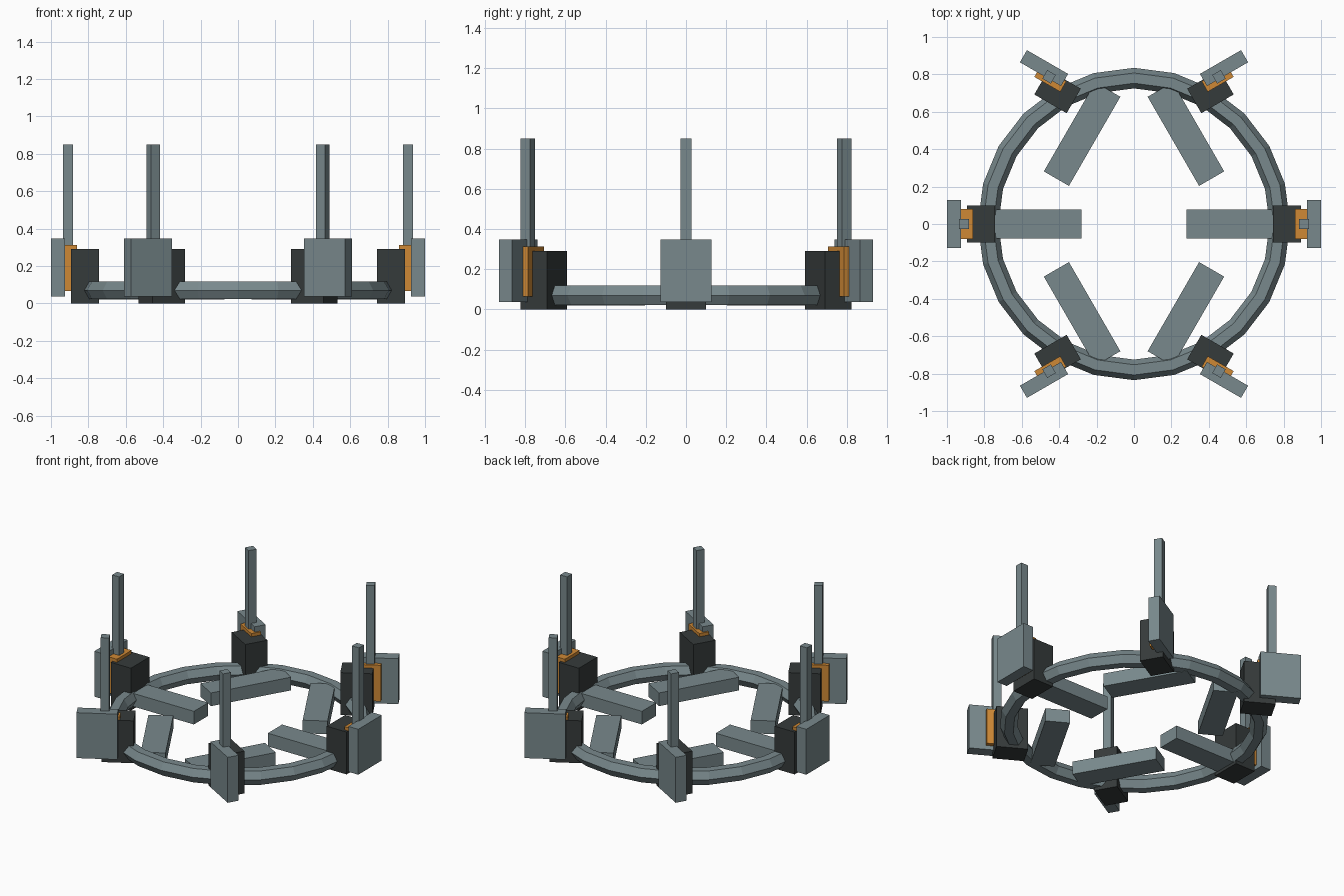
import bpy, math
from mathutils import Matrix, Vector

if "Cube" in bpy.data.objects:
    bpy.data.objects.remove(bpy.data.objects["Cube"])


def material(name, rgb):
    m = bpy.data.materials.new(name)
    m.diffuse_color = (*rgb, 1)
    m.use_nodes = True
    m.node_tree.nodes["Principled BSDF"].inputs["Base Color"].default_value = m.diffuse_color
    return m


GREY = material("blue_grey_metal", (0.19, 0.25, 0.265))
DARK = material("dark_metal", (0.036, 0.043, 0.043))
ORANGE = material("orange_panel", (0.62, 0.25, 0.036))


def station_box(name, mat, angle, x, half_y, z):
    """Box spanning x (radial) and z ranges, placed at an angle and turned the opposite way."""
    bpy.ops.mesh.primitive_cube_add(size=1)
    ob = bpy.context.object
    ob.name = name
    size = Matrix.Diagonal((x[1] - x[0], 2 * half_y, z[1] - z[0], 1))
    radius = (x[0] + x[1]) / 2
    pos = Vector((radius * math.cos(angle), radius * math.sin(angle), (z[0] + z[1]) / 2))
    ob.data.transform(size)
    ob.location = pos
    ob.rotation_euler.z = -angle
    ob.data.materials.append(mat)


# base ring
bpy.ops.mesh.primitive_torus_add(major_segments=24, minor_segments=6,
                                 major_radius=0.78, minor_radius=0.055,
                                 location=(0, 0, 0.07))
ring = bpy.context.object
ring.name = "base_ring"
ring.data.materials.append(GREY)
for p in ring.data.polygons:
    p.use_smooth = False

# six stations round the ring
for i in range(6):
    a = i * math.pi / 3
    station_box(f"arm_{i}", GREY, a, (0.28, 0.83), 0.0775, (0.02, 0.11))
    station_box(f"block_{i}", DARK, a, (0.742, 0.893), 0.1, (0.0, 0.29))
    station_box(f"panel_{i}", ORANGE, a, (0.862, 0.927), 0.08, (0.065, 0.312))
    station_box(f"outer_plate_{i}", GREY, a, (0.925, 1.0), 0.127, (0.037, 0.348))
    station_box(f"post_{i}", GREY, a, (0.882, 0.935), 0.0265, (0.25, 0.85))
